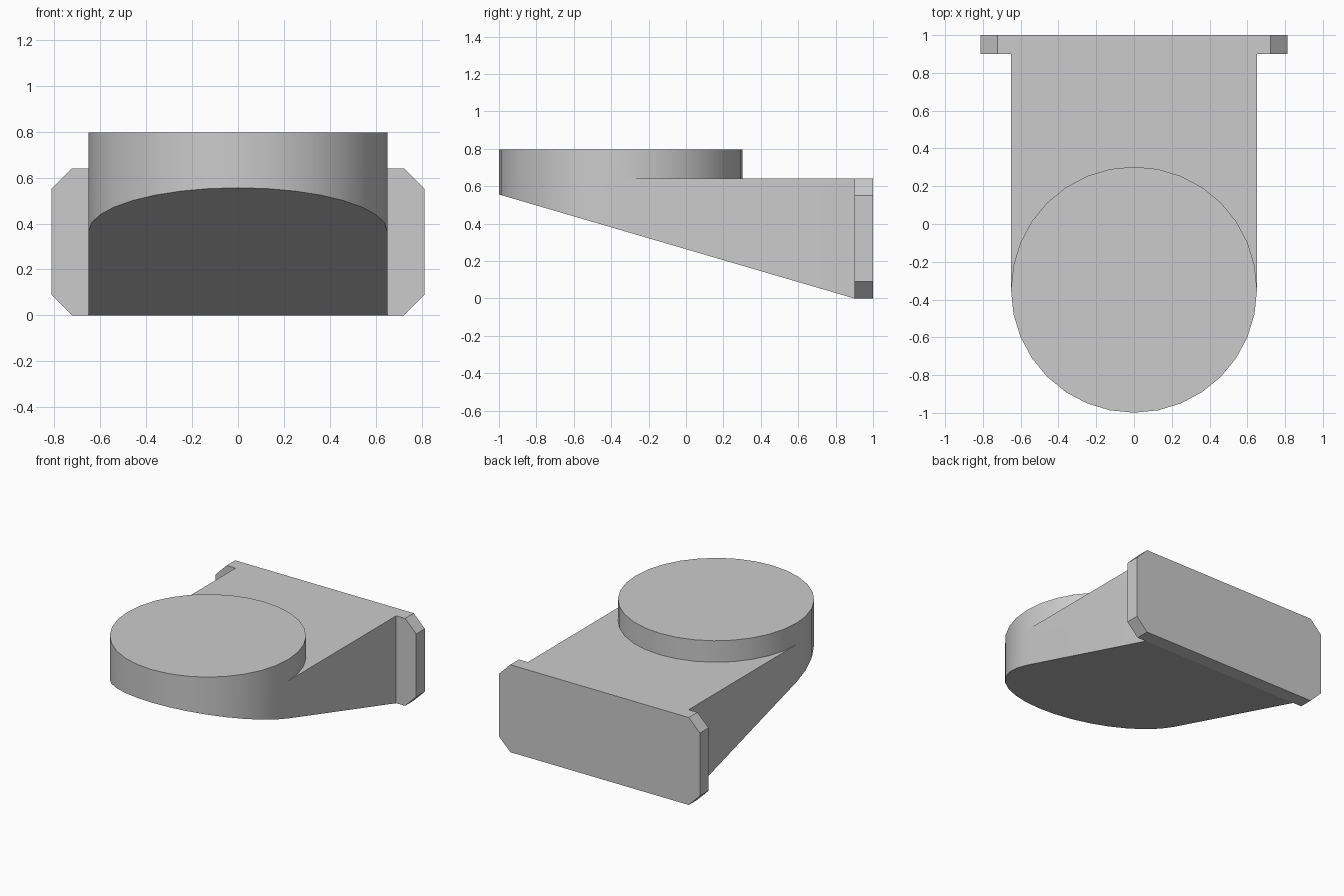
import bpy
import bmesh
import math

if "Cube" in bpy.data.objects:
    bpy.data.objects.remove(bpy.data.objects["Cube"])

R, CY, SEGS = 0.651, -0.348, 32    # round pad radius, centre and sides
ARM_TOP, PAD_TOP, FRONT_Z = 0.64, 0.797, 0.556
PLATE_Y, BACK_Y = 0.9, 1.0
PLATE_X, CHAMFER = 0.813, 0.09

grey = bpy.data.materials.new("plain_grey")
grey.use_nodes = True
colour = (0.6, 0.6, 0.6, 1)
grey.diffuse_color = colour
grey.node_tree.nodes["Principled BSDF"].inputs["Base Color"].default_value = colour


def finish(name, bm):
    bmesh.ops.recalc_face_normals(bm, faces=bm.faces)
    mesh = bpy.data.meshes.new(name)
    bm.to_mesh(mesh)
    bm.free()
    obj = bpy.data.objects.new(name, mesh)
    bpy.context.collection.objects.link(obj)
    mesh.materials.append(grey)
    return obj


def extrude_up(bm, faces, height):
    """Lift faces to a height, leaving walls but no floor."""
    out = bmesh.ops.extrude_face_region(bm, geom=faces)["geom"]
    bmesh.ops.delete(bm, geom=faces, context='FACES_ONLY')
    for g in out:
        if isinstance(g, bmesh.types.BMVert):
            g.co.z = height
    return [g for g in out if isinstance(g, bmesh.types.BMFace)]


# Body footprint: round pad joined to a straight arm
bm = bmesh.new()
ring = []
for i in range(SEGS):
    a = 2 * math.pi * i / SEGS
    ring.append(bm.verts.new((R * math.cos(a), CY + R * math.sin(a), 0)))
right_end, left_end = [bm.verts.new((x, PLATE_Y, 0)) for x in (-R, R)]
back_arc = ring[:SEGS // 2 + 1]
pad = bm.faces.new(ring)
arm = bm.faces.new(back_arc[::-1] + [left_end, right_end])
base = list(bm.verts)
tops = extrude_up(bm, [pad, arm], ARM_TOP)

# Underside: one flat face sloping down to the plate
for v in base:
    v.co.z = FRONT_Z * (PLATE_Y - v.co.y) / (PLATE_Y + 1)
bm.faces.new(ring[SEGS // 2:] + [ring[0], left_end, right_end])
bmesh.ops.delete(bm, geom=back_arc[1:-1], context='VERTS')

# Raise the round pad above the arm
extrude_up(bm, [f for f in tops if f.calc_center_median().y < CY + 0.1], PAD_TOP)

# The arm is open where it meets the mounting plate
hidden = [f for f in bm.faces if all(v.co.y > PLATE_Y - 0.001 for v in f.verts)]
bmesh.ops.delete(bm, geom=hidden, context='FACES')
body = finish("body", bm)

# Mounting plate: chamfered rectangle extruded to the back
bm = bmesh.new()
inner = PLATE_X - CHAMFER
half = [(inner, 0), (PLATE_X, CHAMFER), (PLATE_X, ARM_TOP - CHAMFER), (inner, ARM_TOP)]
profile = half + [(-x, z) for x, z in reversed(half)]
face = bm.faces.new([bm.verts.new((x, PLATE_Y, z)) for x, z in profile])
for g in bmesh.ops.extrude_face_region(bm, geom=[face])["geom"]:
    if isinstance(g, bmesh.types.BMVert):
        g.co.y = BACK_Y
finish("mounting_plate", bm)

# Smooth the round side, keep the real edges sharp
bpy.ops.object.select_all(action='DESELECT')
body.select_set(True)
bpy.context.view_layer.objects.active = body
bpy.ops.object.shade_smooth_by_angle(angle=math.radians(30))
